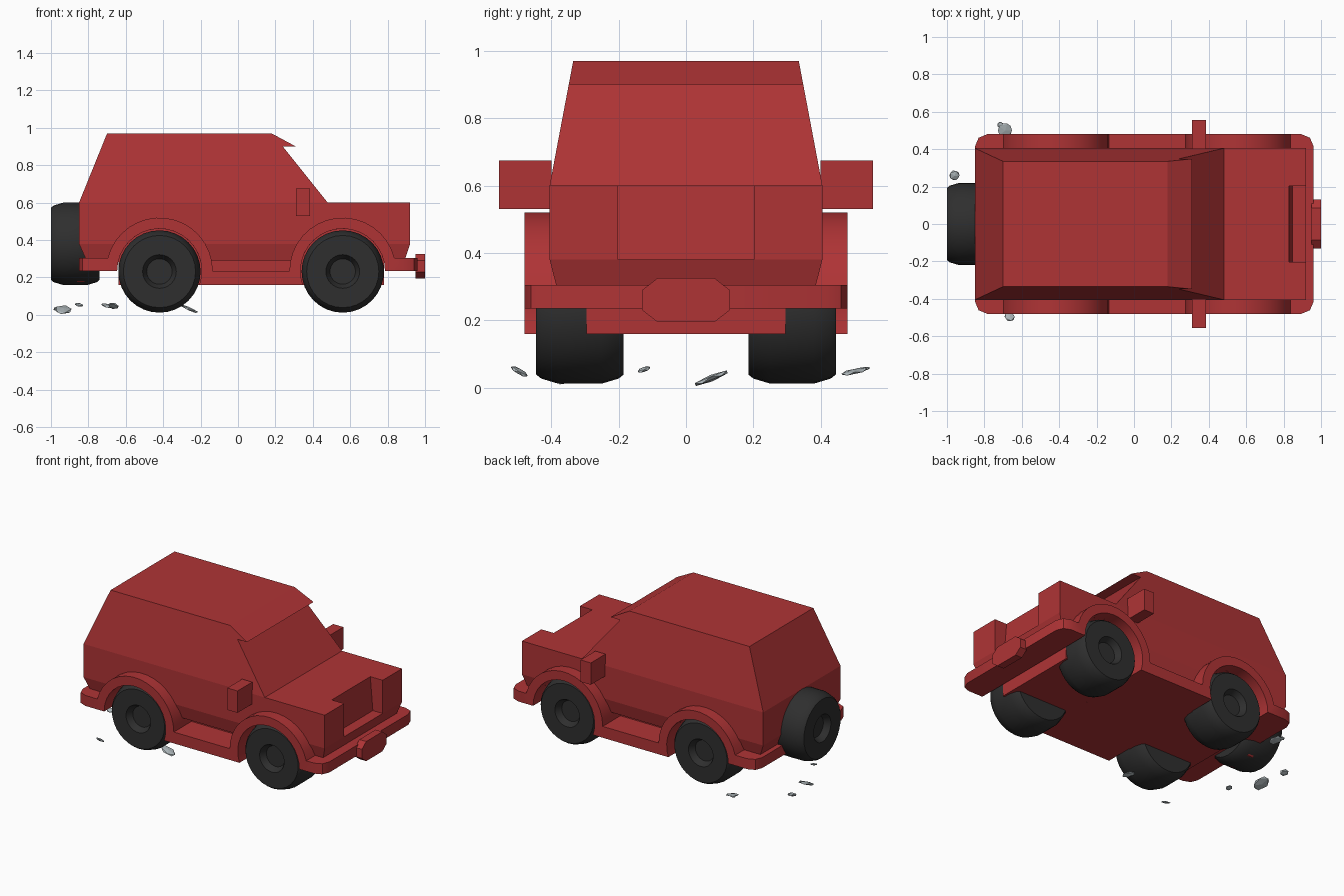
import bpy, bmesh, math
from mathutils import Vector, Matrix

if "Cube" in bpy.data.objects:
    bpy.data.objects.remove(bpy.data.objects["Cube"])


def material(name, rgb):
    m = bpy.data.materials.new(name)
    m.diffuse_color = (*rgb, 1)
    m.use_nodes = True
    m.node_tree.nodes["Principled BSDF"].inputs["Base Color"].default_value = m.diffuse_color
    return m


RED = material("body_red", (0.43, 0.034, 0.036))
BLACK = material("tyre_black", (0.028, 0.028, 0.028))
GREY = material("stone_grey", (0.42, 0.47, 0.49))


def finish(name, bm, mat, smooth=None):
    bmesh.ops.recalc_face_normals(bm, faces=bm.faces)
    me = bpy.data.meshes.new(name)
    bm.to_mesh(me)
    bm.free()
    ob = bpy.data.objects.new(name, me)
    bpy.context.collection.objects.link(ob)
    me.materials.append(mat)
    if smooth:
        bpy.ops.object.select_all(action='DESELECT')
        ob.select_set(True)
        bpy.context.view_layer.objects.active = ob
        bpy.ops.object.shade_smooth_by_angle(angle=math.radians(smooth))
    return ob


def prism(pts, y0, y1):
    """Side profile (x, z) extruded along y."""
    bm = bmesh.new()
    f = bm.faces.new([bm.verts.new((x, y0, z)) for x, z in pts])
    ext = bmesh.ops.extrude_face_region(bm, geom=[f])
    moved = [v for v in ext["geom"] if isinstance(v, bmesh.types.BMVert)]
    bmesh.ops.translate(bm, verts=moved, vec=(0, y1 - y0, 0))
    return bm


def box(name, lo, hi, mat):
    bm = prism([(lo[0], lo[2]), (hi[0], lo[2]), (hi[0], hi[2]), (lo[0], hi[2])], lo[1], hi[1])
    return finish(name, bm, mat)


def arc(cx, cz, r, a0, a1, n):
    angles = [math.radians(a0 + (a1 - a0) * i / n) for i in range(n + 1)]
    return [(cx + r * math.cos(a), cz + r * math.sin(a)) for a in angles]


def cut(ob, cutter):
    mod = ob.modifiers.new("cut", 'BOOLEAN')
    mod.operation = 'DIFFERENCE'
    mod.solver = 'EXACT'
    mod.object = cutter
    bpy.context.view_layer.objects.active = ob
    bpy.ops.object.modifier_apply(modifier=mod.name)
    bpy.data.objects.remove(cutter)


REAR_X, FRONT_X, AXLE_Z = -0.42, 0.56, 0.235

# Body: one side profile, narrowed towards the roof and the underside
profile = [(-0.81, 0.29), (-0.85, 0.38), (-0.85, 0.60), (-0.70, 0.97), (0.18, 0.97),
           (0.31, 0.90), (0.24, 0.90), (0.48, 0.60), (0.92, 0.60), (0.92, 0.38), (0.89, 0.29)]
bm = prism(profile, -1, 1)
for z in (0.38, 0.60):
    bmesh.ops.bisect_plane(bm, geom=bm.verts[:] + bm.edges[:] + bm.faces[:], dist=1e-5,
                           plane_co=(0, 0, z), plane_no=(0, 0, 1))
for v in bm.verts:
    w = 0.405
    if v.co.z > 0.60:
        w -= 0.07 * (v.co.z - 0.60) / 0.37
    elif v.co.z < 0.38:
        w -= 0.023 * (0.38 - v.co.z) / 0.09
    v.co.y = math.copysign(w, v.co.y)
body = finish("body", bm, RED)

# Grille recess and wheel wells
cut(body, finish("grille_cutter", prism([(0.825, 0.65), (0.848, 0.38), (1, 0.38), (1, 0.65)],
                                        -0.202, 0.202), RED))
for x in (REAR_X, FRONT_X):
    for s in (-1, 1):
        cut(body, finish("well_cutter", prism(arc(x, AXLE_Z, 0.226, 0, 348.75, 31),
                                              s * 0.295, s * 0.6), RED))

# Wheel flares, sills and bumpers as one skirt with rounded corners
skirt = [(-0.85, 0.235), (-0.85, 0.305)]
skirt += arc(REAR_X, AXLE_Z, 0.285, 166, 0, 16)
skirt += arc(FRONT_X, AXLE_Z, 0.285, 180, 14, 16)
skirt += [(0.96, 0.305), (0.96, 0.235)]
skirt += arc(FRONT_X, AXLE_Z, 0.226, 0, 199.4, 18)
skirt += arc(REAR_X, AXLE_Z, 0.226, -19.4, 180, 18)
bm = prism(skirt, -0.48, 0.48)
corners = [e for e in bm.edges
           if all(v.co.x < -0.84 or v.co.x > 0.95 for v in e.verts)
           and abs(e.verts[0].co.z - e.verts[1].co.z) > 0.05]
bmesh.ops.bevel(bm, geom=corners, offset=0.065, segments=2, profile=0.5, affect='EDGES')
finish("flares_and_bumpers", bm, RED, 30)

# Underbody
box("chassis", (-0.64, -0.295, 0.16), (0.78, 0.295, 0.44), RED)

# Door mirrors
for s in (-1, 1):
    y = sorted((s * 0.40, s * 0.555))
    box("door_mirror", (0.31, y[0], 0.53), (0.385, y[1], 0.675), RED)


# Octagonal winch at the front, matching tow mount at the rear
def octagon(name, x0, x1, zc):
    bm = bmesh.new()
    pts = [(0.13, 0.03), (0.085, 0.065), (-0.085, 0.065), (-0.13, 0.03),
           (-0.13, -0.03), (-0.085, -0.065), (0.085, -0.065), (0.13, -0.03)]
    f = bm.faces.new([bm.verts.new((x0, y, zc + z)) for y, z in pts])
    ext = bmesh.ops.extrude_face_region(bm, geom=[f])
    bmesh.ops.translate(bm, vec=(x1 - x0, 0, 0),
                        verts=[v for v in ext["geom"] if isinstance(v, bmesh.types.BMVert)])
    finish(name, bm, RED)


octagon("winch", 0.95, 1.0, 0.26)
octagon("tow_mount", -0.86, -0.82, 0.24)


# Wheels: lathed tyre with a recessed hub on its outer side
def wheel(name, centre, outward):
    half = [(0, -0.13), (0.193, -0.13), (0.205, -0.115), (0.22, -0.065), (0.22, 0.065),
            (0.205, 0.115), (0.193, 0.13), (0.09, 0.13), (0.068, 0.09), (0, 0.09)]
    bm = bmesh.new()
    vs = [bm.verts.new((r, 0, h)) for r, h in half]
    es = [bm.edges.new(p) for p in zip(vs, vs[1:])]
    bmesh.ops.spin(bm, geom=vs + es, cent=(0, 0, 0), axis=(0, 0, 1),
                   angle=2 * math.pi, steps=32, use_merge=True)
    bmesh.ops.remove_doubles(bm, verts=bm.verts, dist=1e-5)
    rot = Vector((0, 0, 1)).rotation_difference(Vector(outward)).to_matrix().to_4x4()
    bm.transform(Matrix.Translation(centre) @ rot)
    finish(name, bm, BLACK, 30)


for label, x in (("rear", REAR_X), ("front", FRONT_X)):
    for s in (-1, 1):
        wheel(label + "_wheel", (x, s * 0.315, 0.232), (0, s, 0))
wheel("spare_wheel", (-0.87, 0, 0.38), (-1, 0, 0))

# Loose flat stones: centre, half sizes, tilt about x and y in degrees
stones = [((-0.665, -0.495, 0.048), (0.03, 0.032, 0.008), -30, 10),
          ((-0.69, 0.50, 0.048), (0.042, 0.045, 0.007), 12, 8),
          ((-0.715, 0.53, 0.056), (0.018, 0.018, 0.006), 10, 0),
          ((-0.96, 0.26, 0.03), (0.03, 0.03, 0.012), 15, 5),
          ((-0.935, 0.075, 0.028), (0.05, 0.06, 0.01), 22, 0),
          ((-0.85, -0.125, 0.054), (0.025, 0.022, 0.007), 20, 10),
          ((-0.26, -0.36, 0.032), (0.055, 0.035, 0.009), 8, 24)]
for c, size, tx, ty in stones:
    bm = bmesh.new()
    bmesh.ops.create_icosphere(bm, subdivisions=1, radius=1)
    bm.transform(Matrix.Translation(c) @ Matrix.Rotation(math.radians(tx), 4, 'X')
                 @ Matrix.Rotation(math.radians(ty), 4, 'Y') @ Matrix.Diagonal((*size, 1)))
    finish("stone", bm, GREY)
